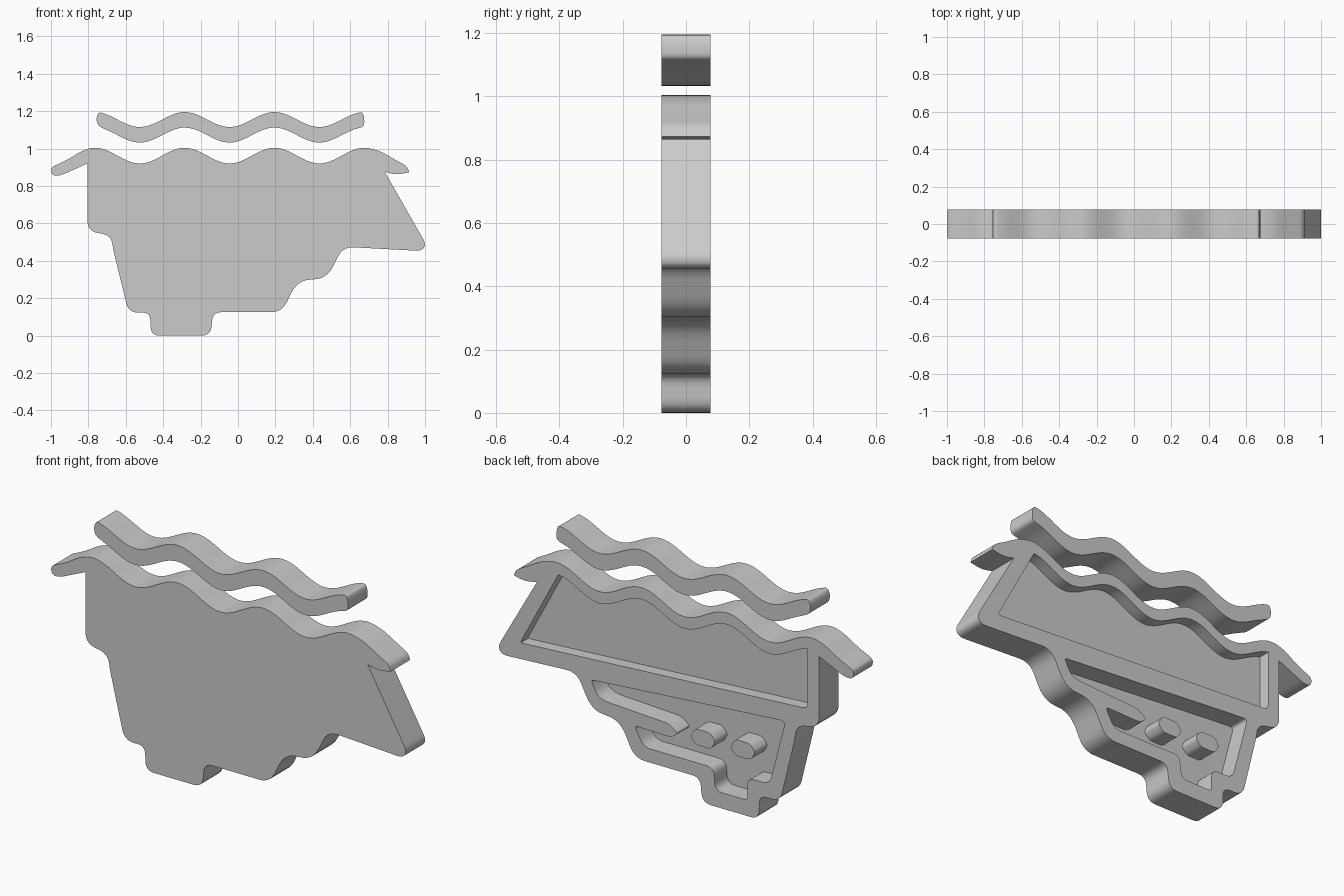
import bpy, bmesh, math
from mathutils import Vector

if "Cube" in bpy.data.objects:
    bpy.data.objects.remove(bpy.data.objects["Cube"])

HALF = 0.078          # half thickness of the plaque
PERIOD = 0.48         # length of one canopy wave

grey = bpy.data.materials.new("plain grey")
grey.diffuse_color = (0.6, 0.6, 0.6, 1)
grey.use_nodes = True
grey.node_tree.nodes["Principled BSDF"].inputs["Base Color"].default_value = grey.diffuse_color


def rounded(points, steps=5):
    """Closed x-z outline; a third number rounds that corner by the given reach."""
    out = []
    for i, p in enumerate(points):
        c = Vector(p[:2])
        if len(p) == 2:
            out.append(c)
            continue
        a = Vector(points[i - 1][:2]) - c
        b = Vector(points[(i + 1) % len(points)][:2]) - c
        a = c + a.normalized() * min(p[2], a.length * 0.49)
        b = c + b.normalized() * min(p[2], b.length * 0.49)
        for k in range(steps + 1):
            t = k / steps
            out.append(a * (1 - t) ** 2 + c * 2 * t * (1 - t) + b * t ** 2)
    return out


def wave(x0, x1, mid, amp, n):
    """Points along a cosine wave from x0 to x1."""
    xs = [x0 + (x1 - x0) * i / n for i in range(n + 1)]
    return [(x, mid + amp * math.cos(2 * math.pi * (x - 0.195) / PERIOD)) for x in xs]


def prism(name, points, y0, y1):
    """Extrude an outline from y0 to y1."""
    bm = bmesh.new()
    face = bm.faces.new([bm.verts.new((p[0], y0, p[1])) for p in rounded(points)])
    ext = bmesh.ops.extrude_face_region(bm, geom=[face])["geom"]
    bmesh.ops.translate(bm, vec=(0, y1 - y0, 0),
                        verts=[v for v in ext if isinstance(v, bmesh.types.BMVert)])
    bmesh.ops.recalc_face_normals(bm, faces=bm.faces)
    mesh = bpy.data.meshes.new(name)
    bm.to_mesh(mesh)
    bm.free()
    mesh.materials.append(grey)
    obj = bpy.data.objects.new(name, mesh)
    bpy.context.collection.objects.link(obj)
    return obj


def smooth(obj):
    for f in obj.data.polygons:
        f.use_smooth = True
    obj.data.set_sharp_from_angle(angle=math.radians(32))


# Hull and canopy silhouette: hull clockwise from the left, then the canopy top
hull = [
    (-1.0, 0.90, 0.02), (-0.995, 0.855, 0.03), (-0.95, 0.855, 0.03), (-0.805, 0.92),
    (-0.805, 0.555, 0.06), (-0.68, 0.54, 0.06), (-0.665, 0.45, 0.03),
    (-0.585, 0.123, 0.05), (-0.47, 0.123, 0.04), (-0.465, 0.0, 0.045),
    (-0.145, 0.0, 0.05), (-0.135, 0.125, 0.045), (0.235, 0.125, 0.06),
    (0.32, 0.30, 0.08), (0.475, 0.30, 0.08), (0.56, 0.475, 0.06),
    (0.985, 0.452, 0.04), (1.005, 0.49, 0.03), (0.785, 0.875),
    (0.85, 0.86, 0.04), (0.915, 0.873), (0.905, 0.905, 0.03),
    (0.84, 0.94, 0.04), (0.76, 0.987, 0.04),
]
canopy = wave(0.70, -0.525, 0.962, 0.042, 60) + wave(-0.535, -0.79, 0.962, 0.042, 12)[1:]
body = prism("ship_body", hull + canopy + [(-0.84, 0.985, 0.03), (-0.91, 0.94, 0.05)],
             -HALF, HALF)

# Recess above the deck line, with a wavy top
upper = [(-0.74, 0.637, 0.03), (0.88, 0.54, 0.015)] + wave(0.665, -0.74, 0.902, 0.042, 66)
# Recess in the hull, running round a blunt strake on the bow side
lower = [
    (0.48, 0.458, 0.015), (0.44, 0.372, 0.06), (0.045, 0.352, 0.02), (-0.01, 0.315, 0.015),
    (0.03, 0.285, 0.02), (0.235, 0.29, 0.02), (0.185, 0.195, 0.04), (-0.21, 0.195, 0.04),
    (-0.22, 0.08, 0.04), (-0.40, 0.08, 0.02), (-0.40, 0.195, 0.04),
    (-0.525, 0.195, 0.04), (-0.615, 0.54, 0.03),
]
for label, outline, depth in (("upper_recess", upper, 0.06), ("lower_recess", lower, 0.10)):
    cutter = prism(label, outline, HALF - depth, HALF + 0.05)
    mod = body.modifiers.new(label, "BOOLEAN")
    mod.operation, mod.solver, mod.object = "DIFFERENCE", "EXACT", cutter
    bpy.context.view_layer.update()
    cut = bpy.data.meshes.new_from_object(body.evaluated_get(bpy.context.evaluated_depsgraph_get()))
    body.modifiers.clear()
    body.data = cut
    bpy.data.objects.remove(cutter)
smooth(body)

# Raised portholes standing on the floor of the hull recess
for i, (cx, cz) in enumerate(((-0.15, 0.325), (-0.375, 0.33))):
    port = [(cx - 0.07, cz + 0.005, 0.015), (cx - 0.045, cz - 0.04, 0.02),
            (cx + 0.04, cz - 0.04, 0.02), (cx + 0.07, cz - 0.005, 0.015),
            (cx + 0.045, cz + 0.042, 0.02), (cx - 0.04, cz + 0.042, 0.02)]
    smooth(prism("porthole_%d" % (i + 1), port, HALF - 0.102, HALF))

# Separate wavy ribbon above the canopy
top = wave(0.62, -0.70, 1.155, 0.04, 66)
bottom = [(x, z - 0.083) for x, z in reversed(top)]
ribbon = top + [(-0.745, 1.197, 0.02), (-0.758, 1.16, 0.015), (-0.75, 1.122, 0.02)]
ribbon += bottom + [(0.675, 1.118, 0.02), (0.675, 1.165, 0.015), (0.665, 1.197, 0.02)]
smooth(prism("wavy_ribbon", ribbon, -HALF, HALF))
